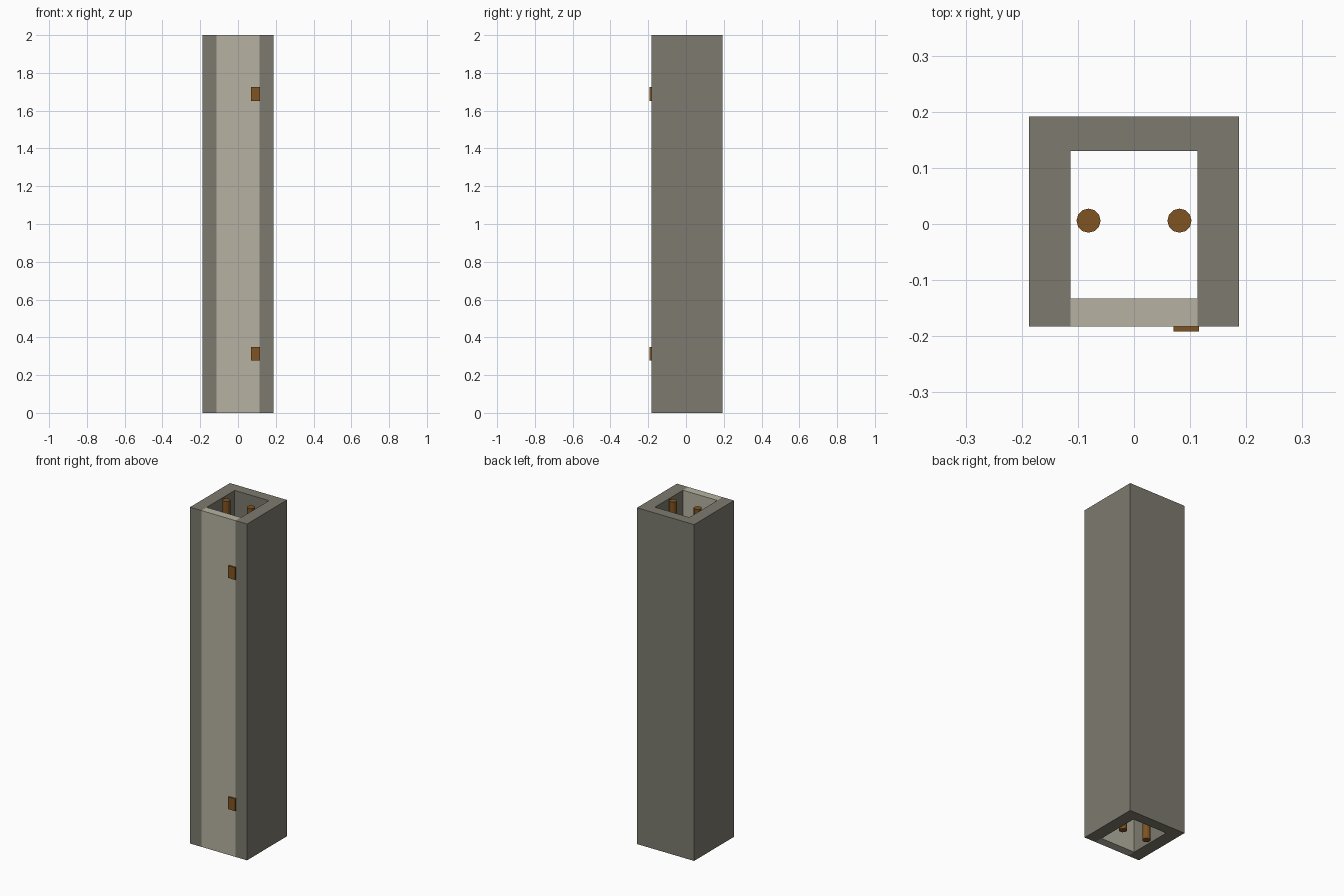
import bpy, bmesh

if "Cube" in bpy.data.objects:
    bpy.data.objects.remove(bpy.data.objects["Cube"])

def material(name, rgb):
    m = bpy.data.materials.new(name)
    m.diffuse_color = (*rgb, 1.0)
    m.use_nodes = True
    m.node_tree.nodes["Principled BSDF"].inputs["Base Color"].default_value = m.diffuse_color
    return m

STONE = material("grey stone", (0.205, 0.195, 0.156))
PANEL = material("pale panel", (0.468, 0.445, 0.361))
COPPER = material("copper brown", (0.212, 0.088, 0.015))

def prism(name, outline, z0, z1, mat):
    """Extrude a counter-clockwise xy outline from z0 to z1."""
    bm = bmesh.new()
    face = bm.faces.new([bm.verts.new((x, y, z0)) for x, y in outline])
    top = bmesh.ops.extrude_face_region(bm, geom=[face], use_keep_orig=True)["geom"]
    verts = [g for g in top if isinstance(g, bmesh.types.BMVert)]
    bmesh.ops.translate(bm, verts=verts, vec=(0, 0, z1 - z0))
    bmesh.ops.recalc_face_normals(bm, faces=bm.faces)
    mesh = bpy.data.meshes.new(name)
    bm.to_mesh(mesh)
    bm.free()
    mesh.materials.append(mat)
    obj = bpy.data.objects.new(name, mesh)
    bpy.context.collection.objects.link(obj)
    return obj

def rect(x0, x1, y0, y1):
    return [(x0, y0), (x1, y0), (x1, y1), (x0, y1)]

H = 2.0
OUT, INN = 0.1875, 0.113
FRONT, BACK, BACK_IN, PANEL_IN = -0.183, 0.192, 0.13, -0.133

# U-shaped shaft walls, open at the front
prism("shaft_walls", [(-OUT, FRONT), (-INN, FRONT), (-INN, BACK_IN), (INN, BACK_IN),
                      (INN, FRONT), (OUT, FRONT), (OUT, BACK), (-OUT, BACK)], 0, H, STONE)

# Front cover panel closing the channel
prism("front_panel", rect(-INN, INN, FRONT, PANEL_IN), 0, H, PANEL)

# Hinge plates on the panel edge
for label, z in (("lower", 0.313), ("upper", 1.688)):
    prism(label + "_hinge", rect(0.07, 0.116, -0.192, FRONT), z - 0.0365, z + 0.0365, COPPER)

# Two pipes running the full height inside
for label, x in (("left", -0.081), ("right", 0.081)):
    bpy.ops.mesh.primitive_cylinder_add(vertices=12, radius=0.0215, depth=H,
                                        location=(x, 0.006, H / 2))
    pipe = bpy.context.object
    pipe.name = label + "_pipe"
    pipe.data.materials.append(COPPER)
